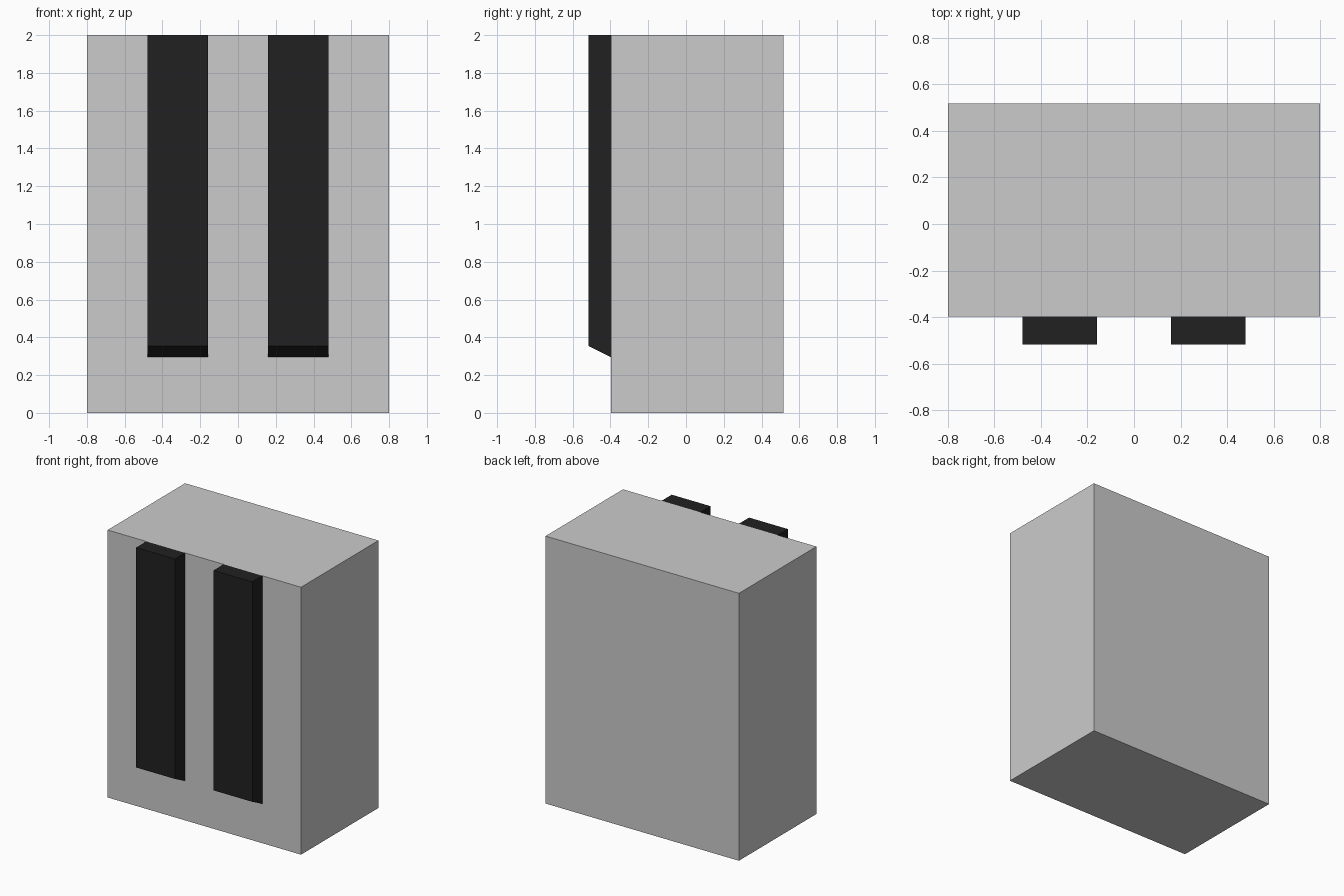
import bpy

if "Cube" in bpy.data.objects:
    bpy.data.objects.remove(bpy.data.objects["Cube"])


def prism(name, profile, x0, x1):
    """Extrude a (y, z) profile along x from x0 to x1."""
    n = len(profile)
    verts = [(x, y, z) for x in (x0, x1) for y, z in profile]
    faces = [tuple(reversed(range(n))), tuple(range(n, 2 * n))]
    faces += [(i, (i + 1) % n, (i + 1) % n + n, i + n) for i in range(n)]
    mesh = bpy.data.meshes.new(name)
    mesh.from_pydata(verts, [], faces)
    mesh.update()
    obj = bpy.data.objects.new(name, mesh)
    bpy.context.collection.objects.link(obj)
    return obj


FRONT, DEPTH, TOP = -0.398, 0.517, 2.0

black = bpy.data.materials.new("black")
black.diffuse_color = (0.015, 0.015, 0.015, 1)
black.use_nodes = True
black.node_tree.nodes["Principled BSDF"].inputs["Base Color"].default_value = black.diffuse_color

# Main block
prism("body", [(FRONT, 0), (DEPTH, 0), (DEPTH, TOP), (FRONT, TOP)], -0.8, 0.8)

# Two raised front strips with slanted lower ends
strip_profile = [(-DEPTH, 0.355), (FRONT, 0.295), (FRONT, TOP), (-DEPTH, TOP)]
for side, x0, x1 in (("left", -0.48, -0.16), ("right", 0.16, 0.48)):
    strip = prism(f"{side}_front_strip", strip_profile, x0, x1)
    strip.data.materials.append(black)
